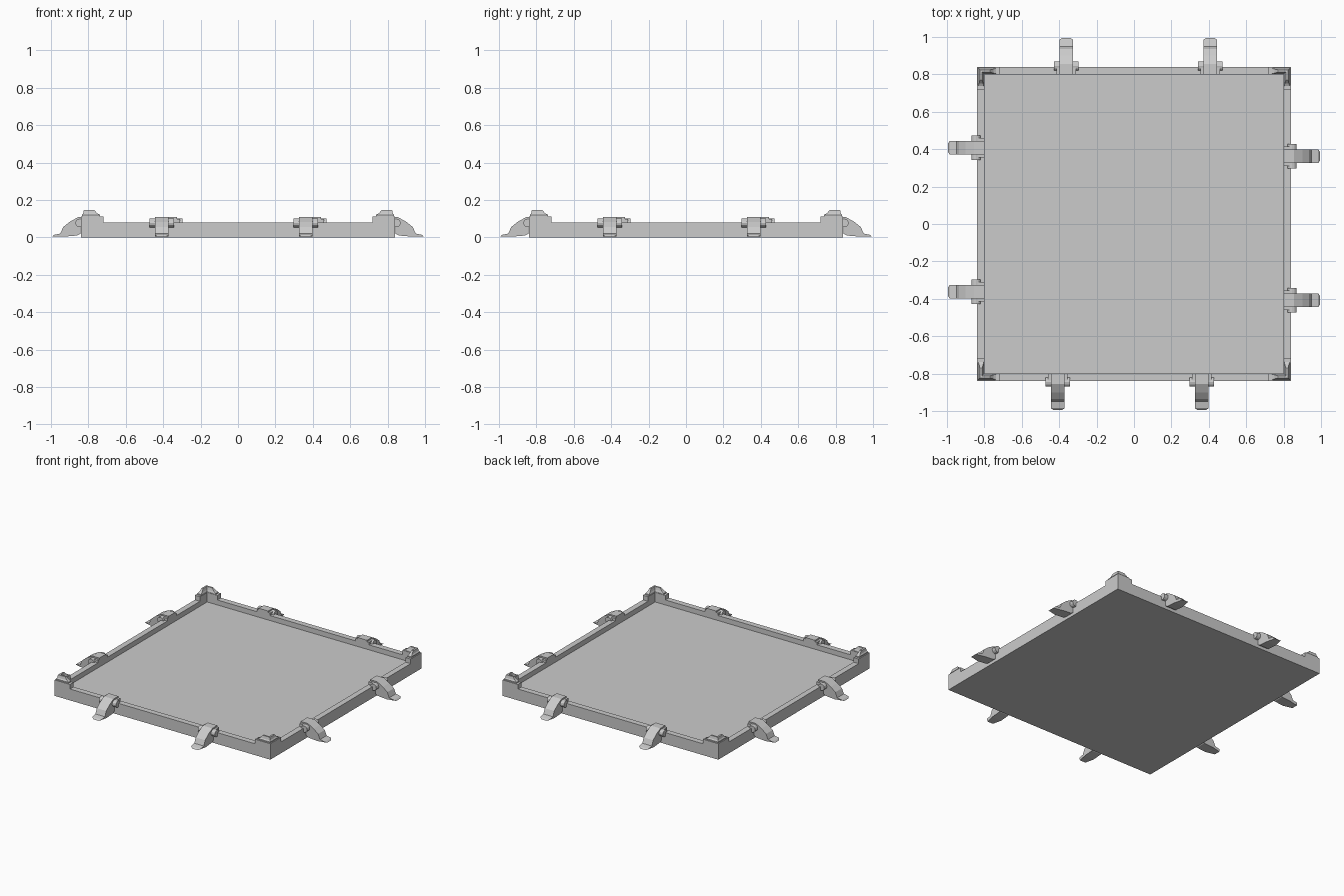
import bpy, bmesh, math
from mathutils import Matrix

if "Cube" in bpy.data.objects:
    bpy.data.objects.remove(bpy.data.objects["Cube"])

grey = bpy.data.materials.new("light grey plastic")
grey.diffuse_color = (0.6, 0.6, 0.6, 1)
grey.use_nodes = True
grey.node_tree.nodes["Principled BSDF"].inputs["Base Color"].default_value = grey.diffuse_color


def finish(name, bm, turn=0):
    bmesh.ops.recalc_face_normals(bm, faces=bm.faces)
    bm.transform(Matrix.Rotation(turn, 4, 'Z'))
    me = bpy.data.meshes.new(name)
    bm.to_mesh(me)
    bm.free()
    me.materials.append(grey)
    ob = bpy.data.objects.new(name, me)
    bpy.context.collection.objects.link(ob)


def loft(bm, rings):
    """Skin between equal-length rings of points and cap both ends."""
    vs = [[bm.verts.new(p) for p in r] for r in rings]
    n = len(vs[0])
    for a, b in zip(vs, vs[1:]):
        for i in range(n):
            bm.faces.new((a[i], a[(i + 1) % n], b[(i + 1) % n], b[i]))
    bm.faces.new(vs[0])
    bm.faces.new(vs[-1])


def square(r, z):
    return [(-r, -r, z), (r, -r, z), (r, r, z), (-r, r, z)]


def ell(o, i, e, z):
    """L outline in the +x +y corner: outer edge, inner edge, arm end."""
    return [(o, o, z), (e, o, z), (e, i, z), (i, i, z), (i, e, z), (o, e, z)]


def extrude_x(bm, x0, x1, prof):
    loft(bm, [[(x, y, z) for y, z in prof] for x in (x0, x1)])


# tray: outer wall, rim and sunken floor
bm = bmesh.new()
loft(bm, [square(.84, 0), square(.84, .08), square(.80, .08), square(.80, .045)])
finish("tray", bm)

# side profile of a latch (y, z)
strap = [(-.80, .108), (-.855, .108), (-.90, .083), (-.935, .055), (-.95, .02),
         (-.985, .013), (-.995, .004), (-.93, .004), (-.86, .01), (-.842, .02),
         (-.84, .08), (-.80, .08)]
knuckle = [(-.80, .08), (-.80, .098), (-.845, .098), (-.845, .06), (-.84, .06), (-.84, .08)]
pin = [(-.845 + .025 * math.cos(a * math.pi / 6), .077 + .023 * math.sin(a * math.pi / 6))
       for a in range(12)]

for k in range(4):
    turn = k * math.pi / 2
    # raised corner with a stacking ridge
    bm = bmesh.new()
    loft(bm, [ell(.84, .80, .72, .075), ell(.84, .80, .72, .112)])
    loft(bm, [ell(.834, .803, .737, .112), ell(.834, .803, .737, .120),
              ell(.828, .807, .752, .128), ell(.824, .812, .770, .147)])
    finish(f"corner_{k + 1}", bm, turn)

    # two hinged latches per side
    for n, cx in enumerate((-.408, .362)):
        bm = bmesh.new()
        extrude_x(bm, cx - .037, cx + .037, strap)
        # pointed finger tip
        for v in bm.verts:
            if v.co.y < -.99:
                v.co.x = cx + (v.co.x - cx) * .6
        finish(f"latch_{k + 1}_{n + 1}", bm, turn)
        bm = bmesh.new()
        for s in (-1, 1):
            extrude_x(bm, cx + s * .037, cx + s * .052, knuckle)
            extrude_x(bm, cx + s * .037, cx + s * .066, pin)
        finish(f"hinge_{k + 1}_{n + 1}", bm, turn)
